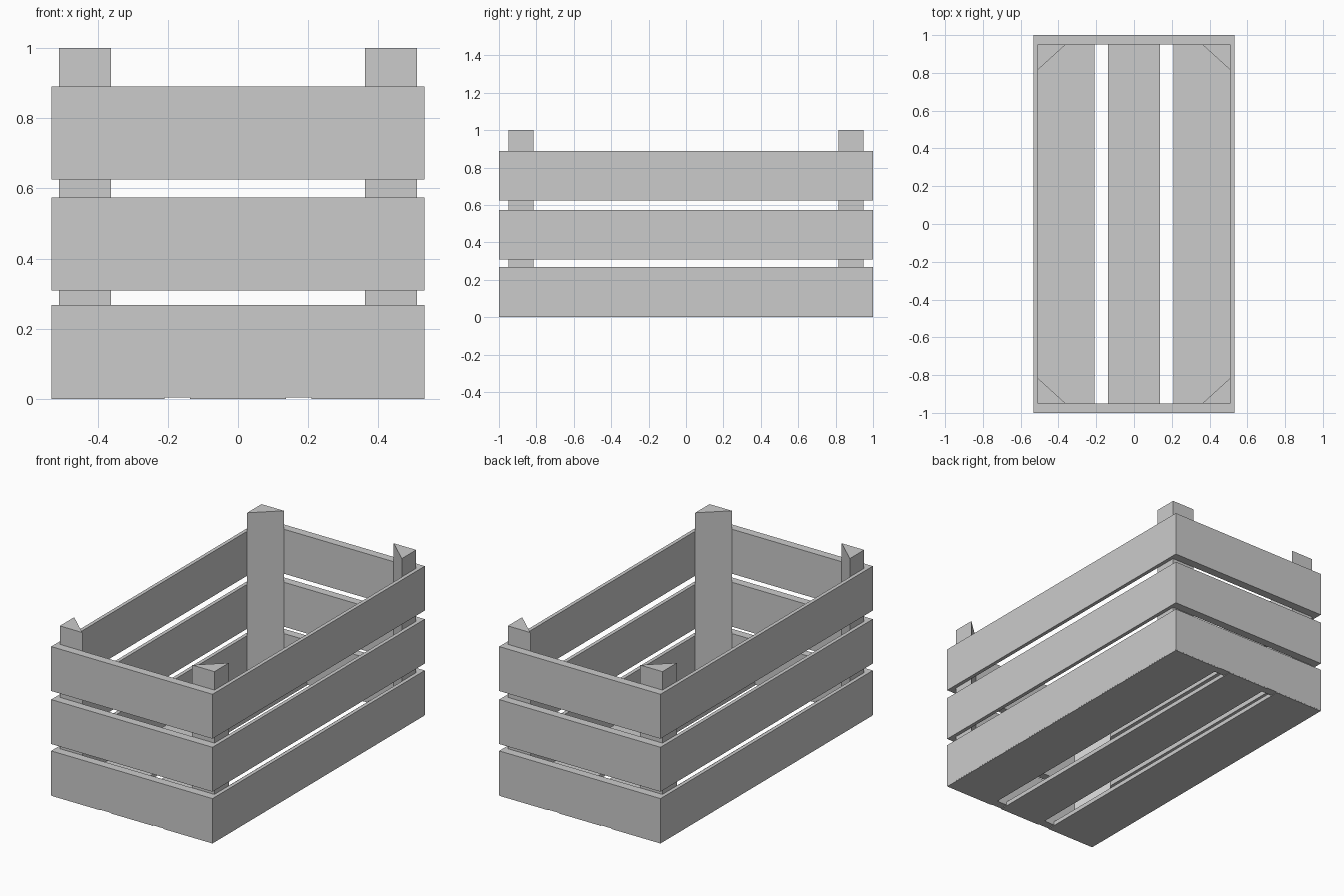
import bpy

if "Cube" in bpy.data.objects:
    bpy.data.objects.remove(bpy.data.objects["Cube"])

HX, HY = 0.532, 1.0      # outer half size
IX, IY = 0.51, 0.95      # inner half size


def make(name, verts, faces):
    mesh = bpy.data.meshes.new(name)
    mesh.from_pydata(verts, [], faces)
    mesh.update()
    ob = bpy.data.objects.new(name, mesh)
    bpy.context.collection.objects.link(ob)
    return ob


def prism(name, outline, z0, z1):
    # outline is counter-clockwise seen from above
    n = len(outline)
    verts = [(x, y, z) for z in (z0, z1) for x, y in outline]
    faces = [tuple(reversed(range(n))), tuple(range(n, 2 * n))]
    faces += [(i, (i + 1) % n, n + (i + 1) % n, n + i) for i in range(n)]
    return make(name, verts, faces)


def rect(x0, x1, y0, y1):
    return [(x0, y0), (x1, y0), (x1, y1), (x0, y1)]


def ring(name, z0, z1):
    loops = [(HX, HY, z0), (HX, HY, z1), (IX, IY, z1), (IX, IY, z0)]
    verts = [(x, y, z) for a, b, z in loops for x, y in rect(-a, a, -b, b)]
    faces = []
    for k in range(4):
        p, q = 4 * k, 4 * ((k + 1) % 4)
        for i in range(4):
            j = (i + 1) % 4
            faces.append((p + i, p + j, q + j, q + i))
    return make(name, verts, faces)


# Three tiers of wall boards, each one closed frame
for name, z0, z1 in (("lower_boards", 0.004, 0.268),
                     ("middle_boards", 0.309, 0.574),
                     ("upper_boards", 0.625, 0.89)):
    ring(name, z0, z1)

# Floor slats
e = 0.0005
for name, x0, x1 in (("floor_slat_left", -HX + e, -0.21),
                     ("floor_slat_middle", -0.137, 0.137),
                     ("floor_slat_right", 0.21, HX - e)):
    prism(name, rect(x0, x1, -HY + e, HY - e), 0, 0.025)

# Triangular corner posts
for sx, xn in ((-1, "left"), (1, "right")):
    for sy, yn in ((-1, "front"), (1, "back")):
        tri = [(sx * IX, sy * IY), (sx * 0.362, sy * IY), (sx * IX, sy * 0.815)]
        if sx * sy < 0:
            tri.reverse()
        prism(f"{yn}_{xn}_post", tri, 0.02, 1.0)
